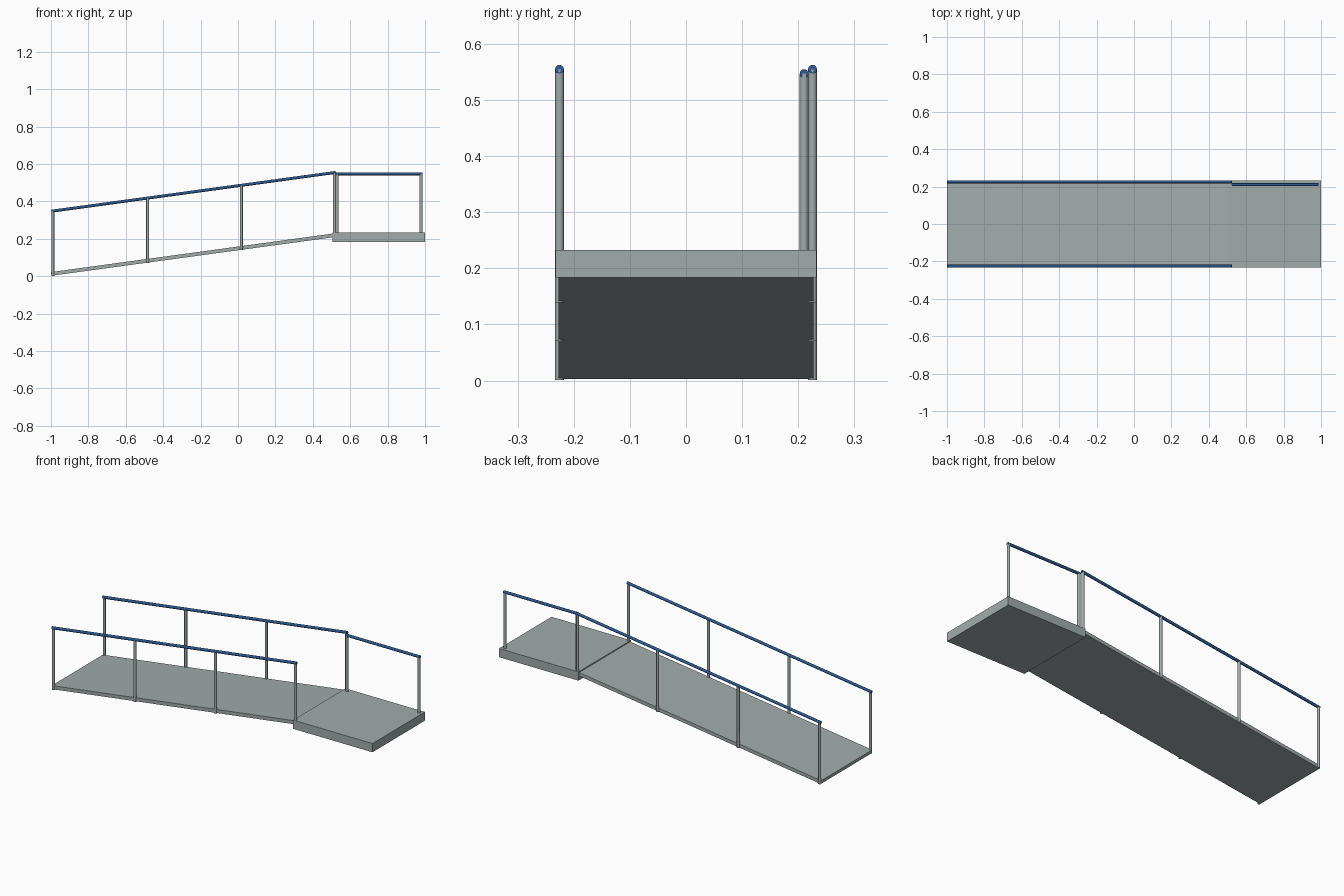
import bpy
from mathutils import Vector

cube = bpy.data.objects.get("Cube")
if cube:
    bpy.data.objects.remove(cube, do_unlink=True)


def material(name, rgb):
    m = bpy.data.materials.new(name)
    m.use_nodes = True
    m.diffuse_color = (*rgb, 1)
    m.node_tree.nodes["Principled BSDF"].inputs["Base Color"].default_value = (*rgb, 1)
    return m


GREY = material("galvanised grey", (0.36, 0.41, 0.41))
BLUE = material("rail blue", (0.025, 0.10, 0.27))


def slab(name, profile, half_width):
    """Extrude an x-z outline across the full width."""
    n = len(profile)
    verts = [(x, y, z) for y in (-half_width, half_width) for x, z in profile]
    faces = [tuple(range(n)), tuple(reversed(range(n, 2 * n)))]
    faces += [(i, i + n, (i + 1) % n + n, (i + 1) % n) for i in range(n)]
    mesh = bpy.data.meshes.new(name)
    mesh.from_pydata(verts, [], faces)
    mesh.materials.append(GREY)
    obj = bpy.data.objects.new(name, mesh)
    bpy.context.collection.objects.link(obj)


def tube(name, start, end, mat, radius=0.0078):
    """Round bar between two points."""
    a, b = Vector(start), Vector(end)
    bpy.ops.mesh.primitive_cylinder_add(vertices=16, radius=radius,
                                        depth=(b - a).length, location=(a + b) / 2)
    obj = bpy.context.object
    obj.name = name
    obj.rotation_euler = (b - a).to_track_quat('Z', 'Y').to_euler()
    obj.data.materials.append(mat)
    bpy.ops.object.shade_smooth_by_angle()


SLOPE = 0.1365


def ramp_z(x):
    return 0.002 + SLOPE * (x + 1)     # underside of the ramp


def rail_z(x):
    return 0.347 + SLOPE * (x + 1)     # centre of the sloping rail


# Sloping deck and level landing
slab("ramp_deck", [(-0.997, ramp_z(-0.997)), (0.51, ramp_z(0.51)),
                   (0.51, ramp_z(0.51) + 0.02), (-1, ramp_z(-1) + 0.02)], 0.227)
slab("landing", [(0.506, 0.184), (1, 0.184), (1, 0.233), (0.506, 0.233)], 0.233)

# Ramp posts and sloping handrails on both sides
for side, y in (("left_side", 0.2255), ("right_side", -0.2255)):
    for i, x in enumerate((-0.99, -0.483, 0.018, 0.516)):
        tube(f"ramp_post_{side}_{i + 1}", (x, y, max(0, ramp_z(x) - 0.002)),
             (x, y, rail_z(x)), GREY)
    tube(f"ramp_handrail_{side}", (-0.998, y, rail_z(-0.998)),
         (0.523, y, rail_z(0.523)), BLUE)

# Landing posts and level handrail on the back edge only
for i, x in enumerate((0.53, 0.979)):
    tube(f"landing_post_{i + 1}", (x, 0.2105, 0.23), (x, 0.2105, 0.547), GREY)
tube("landing_handrail", (0.523, 0.2105, 0.547), (0.986, 0.2105, 0.547), BLUE)
